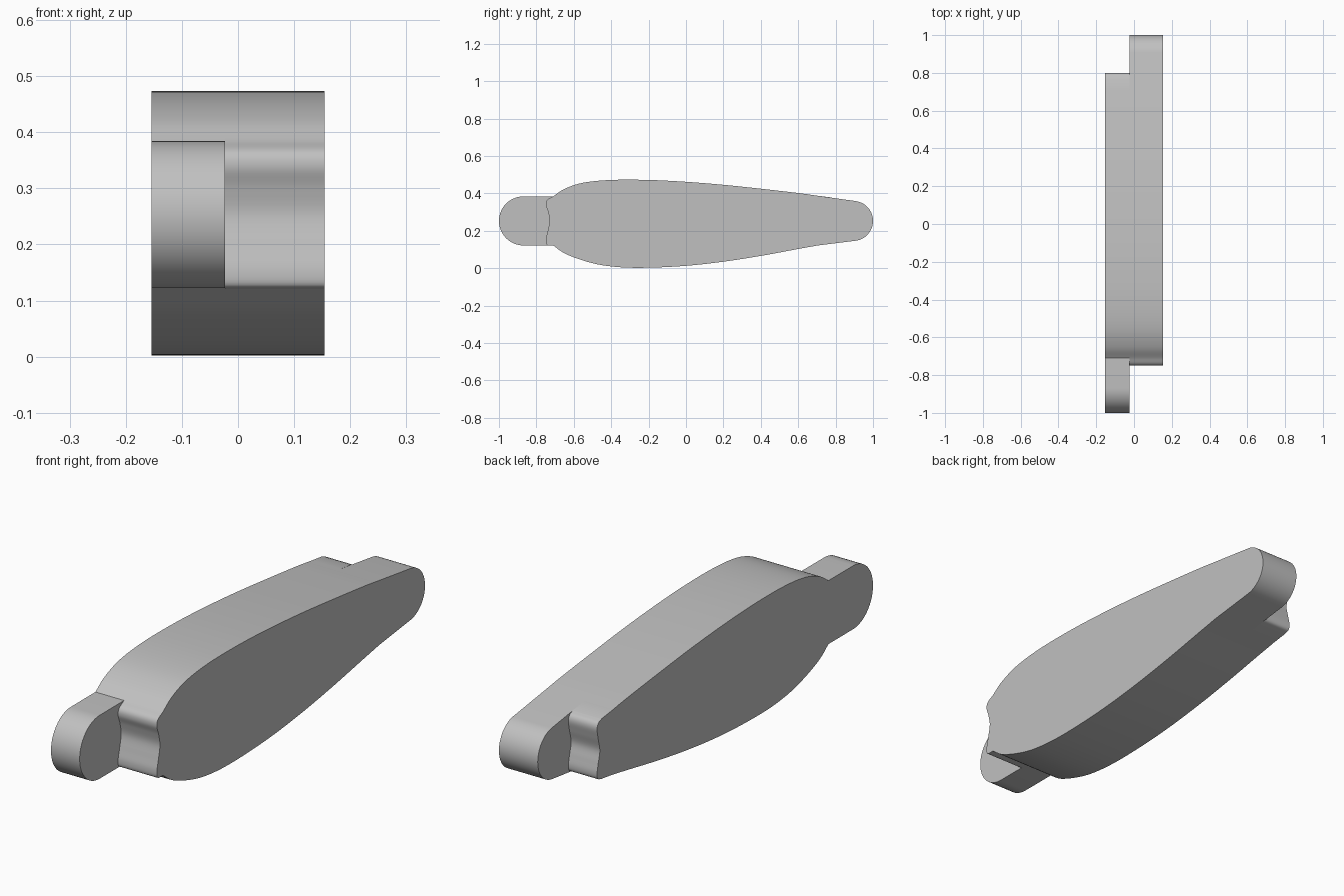
import bpy, bmesh, math
from mathutils import Vector

cube = bpy.data.objects.get("Cube")
if cube:
    bpy.data.objects.remove(cube, do_unlink=True)

grey = bpy.data.materials.new("plain grey")
grey.use_nodes = True
grey.diffuse_color = (0.53, 0.53, 0.53, 1)
grey.node_tree.nodes["Principled BSDF"].inputs["Base Color"].default_value = grey.diffuse_color

AXIS_Z = 0.253   # height of the pivot line


def smooth(points, steps=6):
    """Catmull-Rom curve through (y, z) points."""
    p = [Vector(q) for q in points]
    p = [2 * p[0] - p[1]] + p + [2 * p[-1] - p[-2]]
    out = []
    for a, b, c, d in zip(p, p[1:], p[2:], p[3:]):
        for i in range(steps):
            t = i / steps
            out.append(0.5 * (2 * b + (c - a) * t + (2 * a - 5 * b + 4 * c - d) * t ** 2
                              + (3 * b - a - 3 * c + d) * t ** 3))
    return out + [p[-2]]


def arc(y, radius, start, end, steps=28):
    angles = [math.radians(start + (end - start) * i / steps) for i in range(steps + 1)]
    return [Vector((y + radius * math.cos(a), AXIS_Z + radius * math.sin(a))) for a in angles]


def plate(name, outline, x0, x1):
    """Side outline extruded across the width."""
    bm = bmesh.new()
    verts = []
    for y, z in outline:
        if not verts or (verts[-1].co - Vector((x0, y, z))).length > 0.0005:
            verts.append(bm.verts.new((x0, y, z)))
    face = bm.faces.new(verts)
    ext = bmesh.ops.extrude_face_region(bm, geom=[face])
    moved = [g for g in ext["geom"] if isinstance(g, bmesh.types.BMVert)]
    bmesh.ops.translate(bm, verts=moved, vec=(x1 - x0, 0, 0))
    bmesh.ops.recalc_face_normals(bm, faces=bm.faces)
    mesh = bpy.data.meshes.new(name)
    bm.to_mesh(mesh)
    bm.free()
    mesh.materials.append(grey)
    obj = bpy.data.objects.new(name, mesh)
    bpy.context.collection.objects.link(obj)
    bpy.ops.object.select_all(action="DESELECT")
    obj.select_set(True)
    bpy.context.view_layer.objects.active = obj
    bpy.ops.object.shade_smooth_by_angle(angle=math.radians(30))
    return obj


# Shared top and belly curves, front to back
top = smooth([(-0.71, 0.384), (-0.65, 0.424), (-0.55, 0.457), (-0.4, 0.472), (-0.2, 0.472),
              (0, 0.462), (0.2, 0.446), (0.4, 0.425), (0.6, 0.402), (0.7, 0.388)])
belly = smooth([(-0.71, 0.122), (-0.64, 0.075), (-0.5, 0.027), (-0.36, 0.006), (-0.2, 0.003),
                (0, 0.013), (0.2, 0.035), (0.4, 0.066), (0.6, 0.103), (0.7, 0.121)])[::-1]

# Wavy socket ends: a lip, a shallow hollow, a lip
front_socket = smooth([(-0.712, 0.122), (-0.744, 0.125), (-0.749, 0.155), (-0.739, 0.2),
                       (-0.729, 0.253), (-0.737, 0.3), (-0.749, 0.338), (-0.742, 0.365),
                       (-0.71, 0.384)])
back_socket = smooth([(0.77, 0.379), (0.792, 0.368), (0.8, 0.345), (0.793, 0.305),
                      (0.782, 0.253), (0.792, 0.205), (0.8, 0.165), (0.795, 0.14),
                      (0.77, 0.131)])

# Rounded tongues
back_tongue = arc(0.893, 0.107, 82, -82)
front_tongue = arc(-0.869, 0.131, 270, 90)

WIDTH, SPLIT = 0.154, -0.023
plate("left_half_with_back_tongue", top + back_tongue + belly + front_socket[:-1], SPLIT, WIDTH)
plate("right_half_with_front_tongue", top + back_socket + belly + front_tongue, -WIDTH, SPLIT)
